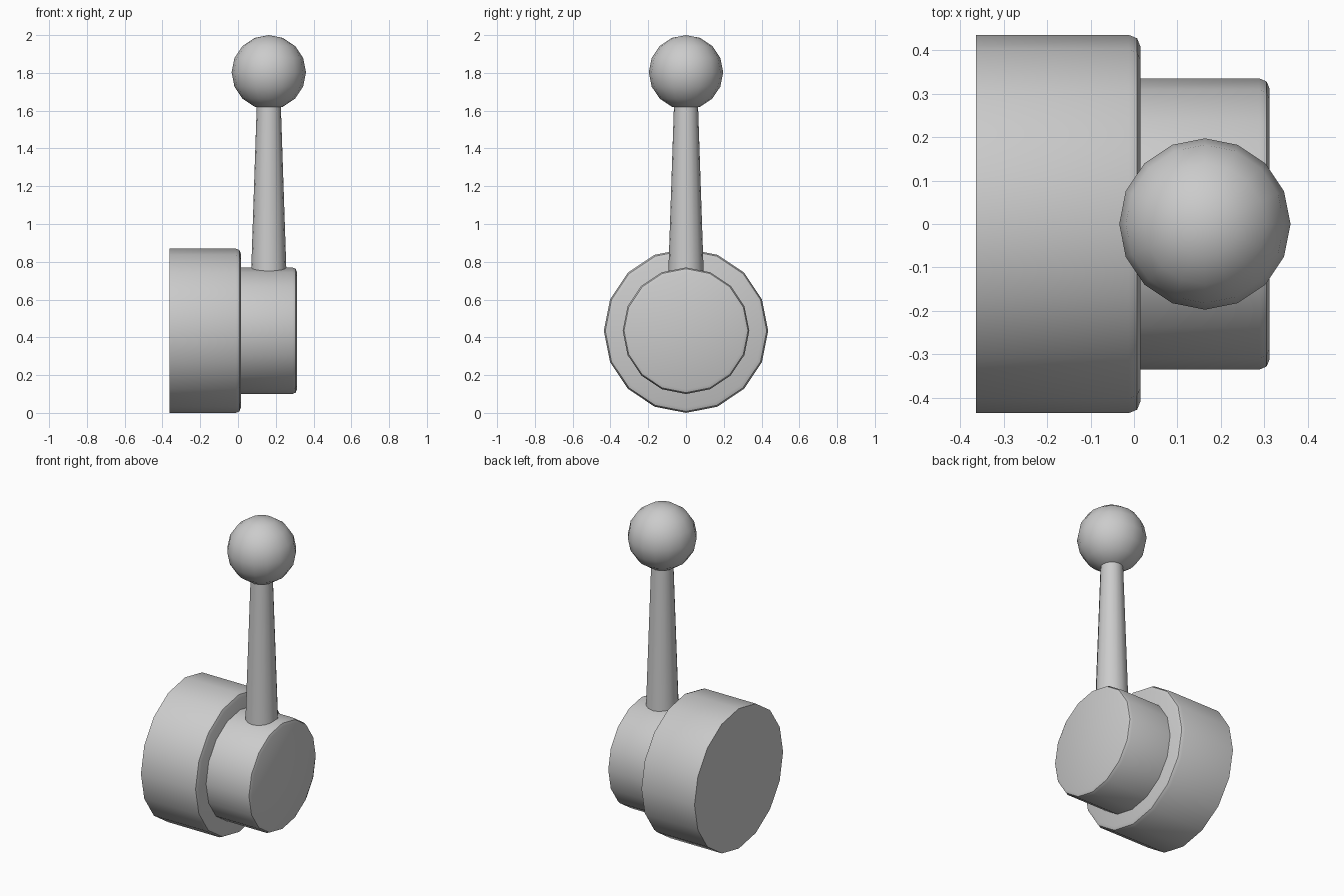
import bpy, math

if "Cube" in bpy.data.objects:
    bpy.data.objects.remove(bpy.data.objects["Cube"])

SIDES = 16
AXIS_Z = 0.435    # height of the horizontal axis
LEVER_X = 0.163   # lever position along that axis


def finish(obj, name):
    obj.name = name
    obj.data.name = name
    bpy.ops.object.select_all(action='DESELECT')
    obj.select_set(True)
    bpy.context.view_layer.objects.active = obj
    bpy.ops.object.shade_smooth_by_angle(angle=math.radians(30))


def lathe(name, profile, point):
    """Closed solid from (distance along axis, radius) pairs; point() places each ring vertex."""
    verts, faces = [], []
    for d, r in profile:
        for i in range(SIDES):
            a = 2 * math.pi * i / SIDES
            verts.append(point(d, r * math.cos(a), r * math.sin(a)))
    for k in range(len(profile) - 1):
        for i in range(SIDES):
            j = (i + 1) % SIDES
            a, b = k * SIDES, (k + 1) * SIDES
            faces.append((a + i, a + j, b + j, b + i))
    last = (len(profile) - 1) * SIDES
    faces.append(tuple(reversed(range(SIDES))))
    faces.append(tuple(range(last, last + SIDES)))
    mesh = bpy.data.meshes.new(name)
    mesh.from_pydata(verts, [], faces)
    mesh.update()
    obj = bpy.data.objects.new(name, mesh)
    bpy.context.collection.objects.link(obj)
    finish(obj, name)


def along_x(d, u, v):
    return (d, u, AXIS_Z + v)


def along_z(d, u, v):
    return (LEVER_X + u, v, d)


def rounded_drum(name, x0, x1, r, bevel):
    # straight back edge, two-step rounded front edge
    b = bevel * (1 - math.sqrt(0.5))
    lathe(name, [(x0, r), (x1 - bevel, r), (x1 - b, r - b), (x1, r - bevel)], along_x)


# large mounting drum and smaller hub
rounded_drum("mount_base", -0.363, 0.015, 0.435, 0.027)
rounded_drum("hub", 0.01, 0.312, 0.335, 0.024)

# tapered lever, sunk into the hub and the knob
lathe("lever", [(0.70, 0.095), (1.65, 0.063)], along_z)

# ball knob
bpy.ops.mesh.primitive_uv_sphere_add(segments=16, ring_count=8, radius=0.197,
                                     location=(LEVER_X, 0, 1.803))
finish(bpy.context.object, "knob")
